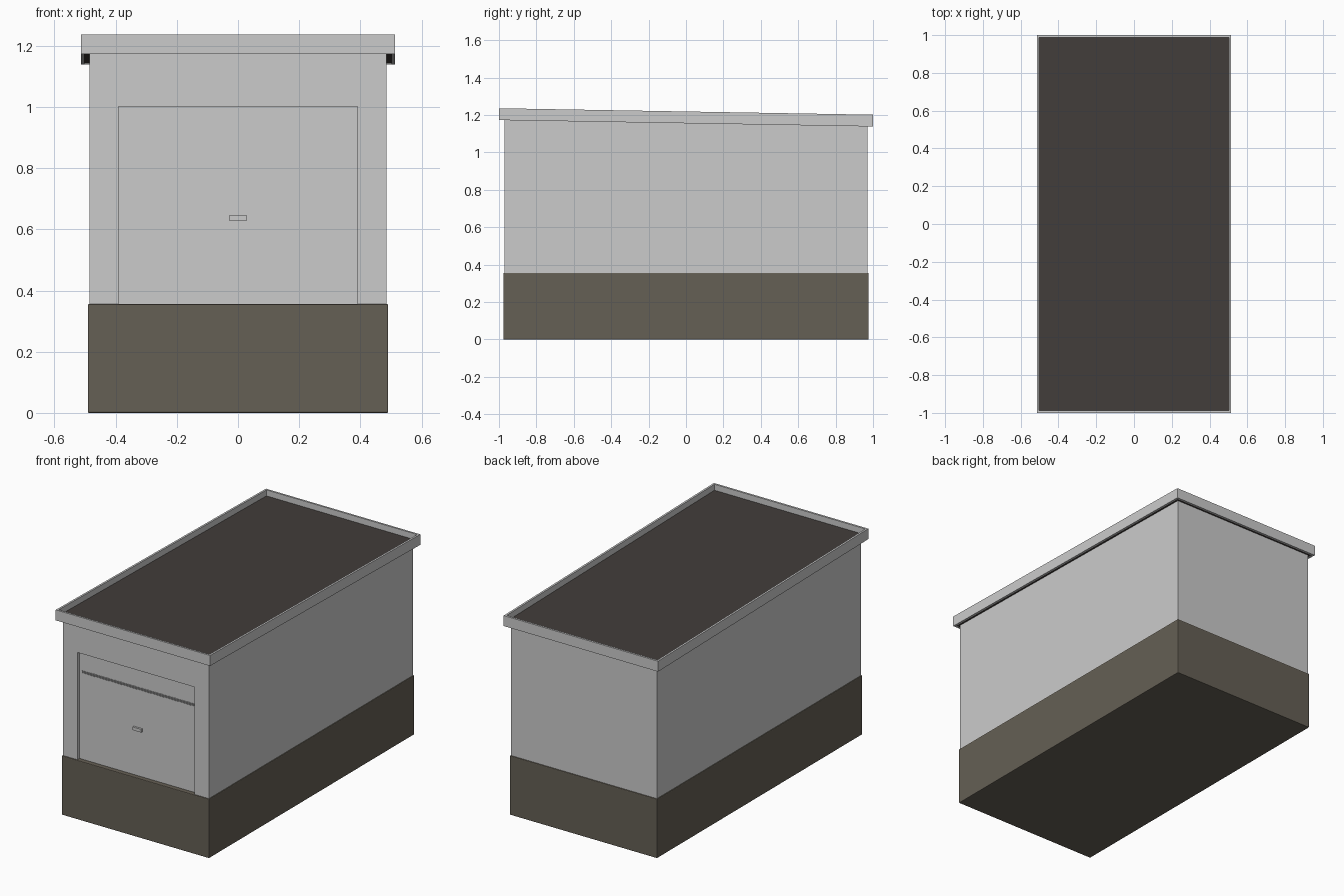
import bpy, bmesh

if "Cube" in bpy.data.objects:
    bpy.data.objects.remove(bpy.data.objects["Cube"])

SLOPE = -0.0172  # roof falls toward the back


def material(name, rgb):
    m = bpy.data.materials.new(name)
    m.diffuse_color = (*rgb, 1)
    m.use_nodes = True
    m.node_tree.nodes["Principled BSDF"].inputs["Base Color"].default_value = m.diffuse_color
    return m


def box(name, xs, ys, zs, mat=None, tilt_top=False, tilt_bottom=False, bevel=0):
    bm = bmesh.new()
    bmesh.ops.create_cube(bm, size=1)
    for v in bm.verts:
        top = v.co.z > 0
        x, y, z = (r[int(c > 0)] for r, c in zip((xs, ys, zs), v.co))
        if (top and tilt_top) or (not top and tilt_bottom):
            z += SLOPE * y
        v.co = (x, y, z)
    if bevel:
        bmesh.ops.bevel(bm, geom=bm.edges[:], offset=bevel, segments=2,
                        profile=0.5, affect='EDGES')
    me = bpy.data.meshes.new(name)
    bm.to_mesh(me)
    bm.free()
    ob = bpy.data.objects.new(name, me)
    bpy.context.collection.objects.link(ob)
    if mat:
        me.materials.append(mat)
    return ob


brown = material("plinth_brown", (0.13, 0.115, 0.09))
dark = material("roofing_dark", (0.055, 0.047, 0.043))

# Plinth
box("plinth", (-0.491, 0.491), (-0.977, 0.977), (0, 0.356), brown, bevel=0.004)

# Walls: sloped top, recessed door opening
walls = box("walls", (-0.486, 0.486), (-0.971, 0.971), (0.35, 1.161), tilt_top=True)
cutter = box("door_cutter", (-0.39, 0.39), (-1.1, -0.945), (0.3, 1.002))
cutter.hide_render = True
cutter.hide_viewport = True
cutter.display_type = 'WIRE'
mod = walls.modifiers.new("door_opening", 'BOOLEAN')
mod.object = cutter
mod.solver = 'EXACT'

# Door leaf with a row of narrow vent ribs and a handle
box("door_leaf", (-0.39, 0.39), (-0.95, -0.93), (0.35, 1.002))
rib = box("door_vent_ribs", (-0.373, -0.368), (-0.953, -0.948), (0.875, 0.89))
arr = rib.modifiers.new("row", 'ARRAY')
arr.use_relative_offset = False
arr.use_constant_offset = True
arr.constant_offset_displace = (0.01, 0, 0)
arr.count = 75
box("door_handle", (-0.028, 0.028), (-0.962, -0.948), (0.628, 0.647))

# Sloped roof deck
box("roof_deck", (-0.505, 0.505), (-0.99, 0.99), (1.159, 1.183), dark,
    tilt_top=True, tilt_bottom=True)

# Fascia boards around the roof
T = 0.012
for side, s in (("left", -1), ("right", 1)):
    xs = sorted((s * 0.514, s * (0.514 - T)))
    box(f"fascia_{side}", xs, (-1, 1), (1.156, 1.219), tilt_top=True, tilt_bottom=True)
for side, s in (("front", -1), ("back", 1)):
    ys = sorted((s * 1.0, s * (1.0 - T)))
    box(f"fascia_{side}", (-0.514 + T, 0.514 - T), ys, (1.156, 1.219),
        tilt_top=True, tilt_bottom=True)
